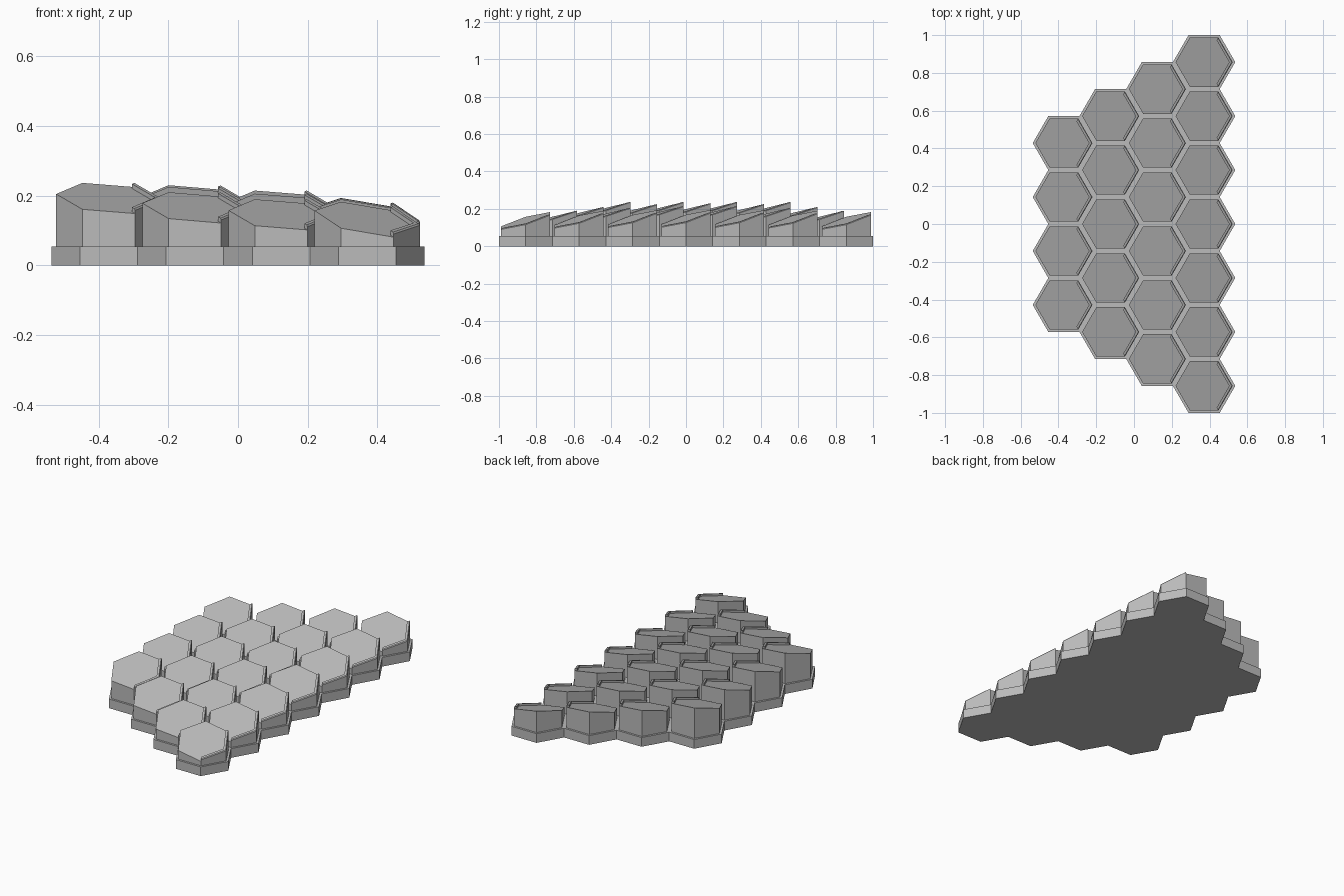
import bpy, bmesh, math
from mathutils import Vector

if "Cube" in bpy.data.objects:
    bpy.data.objects.remove(bpy.data.objects["Cube"])

grey = bpy.data.materials.new("stone grey")
grey.use_nodes = True
grey.diffuse_color = (0.5, 0.5, 0.5, 1)
grey.node_tree.nodes["Principled BSDF"].inputs["Base Color"].default_value = (0.5, 0.5, 0.5, 1)

PITCH = 2 / 7                      # spacing of cells along y
CELL_R = PITCH / math.sqrt(3)      # corner radius of a base cell
BASE_H = 0.055
BLOCK_R = 0.151                    # corner radius of a raised block
SLOPE_Y = 0.29
LIP_W, LIP_H = 0.018, 0.013


def finish(bm, name):
    bmesh.ops.recalc_face_normals(bm, faces=bm.faces)
    mesh = bpy.data.meshes.new(name)
    bm.to_mesh(mesh)
    bm.free()
    mesh.materials.append(grey)
    obj = bpy.data.objects.new(name, mesh)
    bpy.context.collection.objects.link(obj)
    return obj


def corner(i, radius):
    a = math.radians(60 * i)
    return Vector((radius * math.cos(a), radius * math.sin(a), 0))


def base_plate(centres):
    # joined hexagon cells, extruded into one slab
    bm = bmesh.new()
    for c in centres:
        bm.faces.new([bm.verts.new(c + corner(i, CELL_R)) for i in range(6)])
    bmesh.ops.remove_doubles(bm, verts=bm.verts, dist=0.001)
    ext = bmesh.ops.extrude_face_region(bm, geom=bm.faces[:], use_keep_orig=True)
    top = [g for g in ext["geom"] if isinstance(g, bmesh.types.BMVert)]
    bmesh.ops.translate(bm, verts=top, vec=(0, 0, BASE_H))
    finish(bm, "base_plate")


def block(name, c, height, slope_x):
    def on_plane(p, lift=0.0):
        return c + Vector((p.x, p.y, height + slope_x * p.x + SLOPE_Y * p.y + lift))

    # hexagonal column with a slanted top
    bm = bmesh.new()
    low = [bm.verts.new(c + corner(i, BLOCK_R) + Vector((0, 0, BASE_H - 0.002))) for i in range(6)]
    high = [bm.verts.new(on_plane(corner(i, BLOCK_R))) for i in range(6)]
    bm.faces.new(low)
    bm.faces.new(high)
    for i in range(6):
        j = (i + 1) % 6
        bm.faces.new((low[i], low[j], high[j], high[i]))
    finish(bm, name)

    # raised lip mitred around the left-hand corner
    bm = bmesh.new()
    rings = []
    for i in (-1, 0, 1):
        outer, inner = corner(i, BLOCK_R), corner(i, BLOCK_R - LIP_W)
        crest = corner(i, BLOCK_R - 0.004)
        rings.append([bm.verts.new(v) for v in (
            on_plane(outer, -0.001), on_plane(outer, LIP_H - 0.004),
            on_plane(crest, LIP_H), on_plane(inner, LIP_H), on_plane(inner, -0.001))])
    for a, b in zip(rings, rings[1:]):
        for k in range(5):
            n = (k + 1) % 5
            bm.faces.new((a[k], a[n], b[n], b[k]))
    bm.faces.new(rings[0])
    bm.faces.new(rings[-1])
    finish(bm, name + "_lip")


# heights of each column from its end towards the middle
columns = [
    (4, -0.08, (0.193, 0.193)),
    (5, -0.085, (0.166, 0.181, 0.186)),
    (6, -0.08, (0.146, 0.162, 0.171)),
    (7, -0.17, (0.132, 0.139, 0.142, 0.143)),
]
centres = []
for col, (count, slope_x, heights) in enumerate(columns):
    x = (col - 1.5) * 1.5 * CELL_R
    for row in range(count):
        c = Vector((x, (row - (count - 1) / 2) * PITCH, 0))
        centres.append(c)
        block(f"block_{col + 1}_{row + 1}", c, heights[min(row, count - 1 - row)], slope_x)
base_plate(centres)
